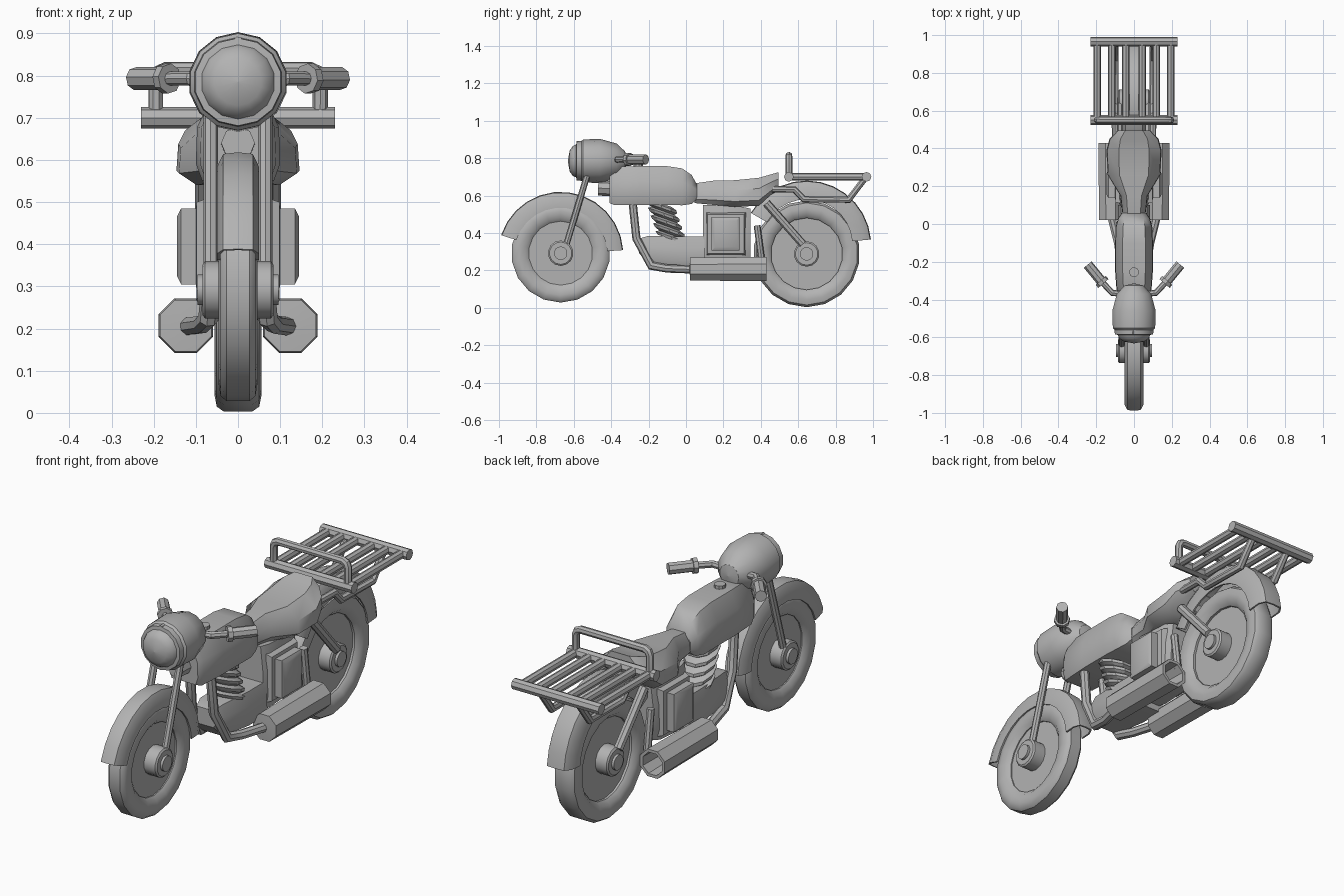
import bpy, bmesh, math
from mathutils import Vector

if "Cube" in bpy.data.objects:
    bpy.data.objects.remove(bpy.data.objects["Cube"])

grey = bpy.data.materials.new("grey")
grey.diffuse_color = (0.45, 0.45, 0.45, 1)
grey.use_nodes = True
grey.node_tree.nodes["Principled BSDF"].inputs["Base Color"].default_value = grey.diffuse_color


def finish(name, bm, angle=35):
    bmesh.ops.remove_doubles(bm, verts=bm.verts, dist=1e-5)
    bmesh.ops.recalc_face_normals(bm, faces=bm.faces)
    me = bpy.data.meshes.new(name)
    bm.to_mesh(me)
    bm.free()
    ob = bpy.data.objects.new(name, me)
    bpy.context.collection.objects.link(ob)
    me.materials.append(grey)
    bpy.ops.object.select_all(action='DESELECT')
    ob.select_set(True)
    bpy.context.view_layer.objects.active = ob
    bpy.ops.object.shade_smooth_by_angle(angle=math.radians(angle))
    return ob


def skin(name, rings, caps=True, closed=False, angle=35):
    """Bridge equal-length rings of points into a surface."""
    bm = bmesh.new()
    vs = [[bm.verts.new(p) for p in r] for r in rings]
    n = len(vs[0])
    pairs = list(zip(vs, vs[1:])) + ([(vs[-1], vs[0])] if closed else [])
    for a, b in pairs:
        for i in range(n):
            j = (i + 1) % n
            bm.faces.new((a[i], a[j], b[j], b[i]))
    if caps and not closed:
        bm.faces.new(vs[0])
        bm.faces.new(vs[-1])
    return finish(name, bm, angle)


def tube(name, pts, r, n=8):
    """Round bar following a path, mitred at its bends."""
    pts = [Vector(p) for p in pts]
    rings, up = [], None
    for i, p in enumerate(pts):
        a = (p - pts[i - 1]).normalized() if i else (pts[1] - p).normalized()
        b = (pts[i + 1] - p).normalized() if i < len(pts) - 1 else a
        t = (a + b).normalized()
        if up is None:
            up = t.orthogonal().normalized()
        up = (up - t * up.dot(t)).normalized()
        side = t.cross(up)
        k = min(1.4, 1 / max(t.dot(a), 0.5))
        rings.append([p + (up * math.cos(q) + side * math.sin(q)) * r * k
                      for q in (2 * math.pi * j / n for j in range(n))])
    return skin(name, rings)


def revolve(name, prof, centre, axis, n=16, closed=False, angle=35):
    """Turn (distance along axis, radius) pairs around the x or y axis."""
    cx, cy, cz = centre
    rings = []
    for d, r in prof:
        r = max(r, 0.0005)
        ring = []
        for j in range(n):
            q = 2 * math.pi * (j + 0.5) / n
            u, v = r * math.cos(q), r * math.sin(q)
            ring.append((cx + d, cy + u, cz + v) if axis == 'x' else (cx + u, cy + d, cz + v))
        rings.append(ring)
    return skin(name, rings, closed=closed, angle=angle)


def loft(name, secs, top=0.6, low=0.85, angle=40):
    """Octagonal body along y from (y, half width, bottom, top) sections."""
    rings = []
    for y, w, a, b in secs:
        h = b - a
        half = [(w * low, a), (w, a + .2 * h), (w * .97, a + .62 * h), (w * top, b)]
        rings.append([(x, y, z) for x, z in half] + [(-x, y, z) for x, z in reversed(half)])
    return skin(name, rings, angle=angle)


def both(fn, name, pts, *args):
    for s, side in ((1, "right"), (-1, "left")):
        fn(side + "_" + name, [(s * x, y, z) for x, y, z in pts], *args)


def wheel(label, y, z, r, w):
    # tyre, recessed disc and stepped hub
    ri = r - .085
    half = [(.6 * w, r), (.9 * w, r - .012), (w, r - .04), (.9 * w, ri + .012), (.55 * w, ri - .008)]
    prof = [(-d, q) for d, q in half] + [(d, q) for d, q in reversed(half)]
    revolve(label + "_tyre", prof, (0, y, z), 'x', 18, True, 40)
    revolve(label + "_disc", [(-.02, ri + .01), (.02, ri + .01)], (0, y, z), 'x', 18)
    hub = [(.078, .068), (.084, .06), (.084, .036), (.096, .036)]
    revolve(label + "_hub", [(-d, q) for d, q in reversed(hub)] + hub, (0, y, z), 'x', 14)


def fender(label, y, z, r, w, drop, a0, a1, n=13):
    # thin channel section swept around the wheel
    t = .008
    out = [(w, r - drop), (w, r - .035), (.7 * w, r - .004), (0, r)]
    inn = [(0, r - t), (.65 * w, r - t - .004), (w - t, r - .04), (w - t, r - drop)]
    sec = ([(-x, q) for x, q in out] + [(x, q) for x, q in reversed(out[:3])]
           + inn[::-1] + [(-x, q) for x, q in inn[1:]])
    rings = []
    for i in range(n):
        a = math.radians(a0 + (a1 - a0) * i / (n - 1))
        rings.append([(x, y + q * math.cos(a), z + q * math.sin(a)) for x, q in sec])
    skin(label + "_fender", rings, angle=40)


# wheels and fenders
wheel("front", -.67, .292, .264, .046)
wheel("rear", .645, .288, .285, .056)
fender("front", -.67, .285, .335, .05, .085, 4, 162)
fender("rear", .645, .335, .345, .064, .1, 5, 150)

# front fork
both(tube, "fork", [(.065, -.645, .32), (.065, -.525, .72)], .017)

# headlamp with rim and domed lens
revolve("headlamp", [(-.315, 0), (-.325, .05), (-.37, .093), (-.46, .118), (-.55, .115), (-.56, .106),
                     (-.585, .104), (-.587, .088), (-.605, .08), (-.622, .056), (-.632, 0)],
        (0, 0, .785), 'y', 14)
tube("headlamp_screw", [(0, -.585, .882), (0, -.55, .882)], .011, 6)

# handlebars, flanges and grips
both(tube, "handlebar", [(.06, -.37, .79), (.115, -.365, .793), (.19, -.285, .793)], .016)
both(tube, "grip_flange", [(.162, -.315, .793), (.176, -.299, .793)], .036)
both(tube, "grip", [(.17, -.306, .793), (.245, -.215, .793)], .027)

# fuel tank, filler cap and seat
loft("tank", [(-.41, .075, .56, .735), (-.385, .09, .55, .755), (-.25, .1, .55, .757), (-.1, .1, .55, .757),
              (-.02, .098, .548, .745), (.03, .085, .555, .71), (.058, .065, .58, .66)])
tube("filler_cap", [(0, -.255, .74), (0, -.255, .772)], .026, 10)
loft("seat", [(.045, .06, .56, .665), (.15, .072, .55, .68), (.26, .14, .54, .682), (.39, .146, .545, .695),
              (.45, .13, .6, .712), (.495, .085, .63, .725)], .55, .7)

# finned cylinder, leaning forward
fins = []
for i in range(5):
    z = .56 - i * .042
    for r, dz in ((.064, 0), (.088, -.012), (.084, -.028)):
        zz = z + dz
        c = -.075 - (zz - .37) * .33
        fins.append([(r * .9 * math.cos(q), c + r * math.sin(q), zz - r * math.sin(q) * .35)
                     for q in (2 * math.pi * j / 10 for j in range(10))])
skin("cylinder_fins", fins, angle=20)

# crankcase, central box and side covers
loft("crankcase", [(-.25, .055, .29, .37), (-.2, .075, .235, .385), (-.02, .085, .22, .38), (.1, .085, .22, .38)], .8)
loft("centre_box", [(.09, .07, .25, .55), (.13, .088, .25, .55), (.3, .088, .26, .54), (.345, .07, .27, .53)], .8)
for s, side in ((1, "right"), (-1, "left")):
    rings = []
    for x, y0, y1, z0, z1 in ((.07, .11, .32, .28, .51), (.098, .115, .31, .29, .5), (.1, .137, .285, .305, .485),
                              (.135, .137, .285, .305, .485), (.145, .155, .27, .325, .465)):
        rings.append([(s * x, y0, z0), (s * x, y1, z0), (s * x, y1, z1), (s * x, y0, z1)])
    skin(side + "_side_cover", rings)

    # open-ended muffler
    prof = [(.02, .03), (.022, .066), (.43, .07), (.43, .055), (.3, .05)]
    revolve(side + "_muffler", prof, (s * .124, 0, .207), 'y', 8, False, 40)

# exhaust pipes
both(tube, "exhaust_pipe", [(.055, -.285, .56), (.058, -.265, .37), (.07, -.185, .225), (.085, -.1, .21),
                            (.12, .04, .205)], .022)

# rear struts, lower stays and frame spine
both(tube, "rear_strut", [(.08, .43, .56), (.08, .625, .34)], .022)
both(tube, "lower_stay", [(.08, .38, .44), (.08, .405, .25)], .018)
tube("frame_spine", [(0, -.47, .64), (0, .45, .6)], .04)

# luggage rack
for label, y in (("front", .55), ("rear", .965)):
    tube("rack_%s_bar" % label, [(-.23, y, .7), (.23, y, .7)], .026)
for x in (.043, .118, .195):
    both(tube, "rack_slat", [(x, .55, .7), (x, .965, .7)], .02)
loop = [(.195, .55, .7), (.195, .55, .79), (.187, .55, .807), (.17, .55, .815)]
tube("rack_hoop", loop + [(-x, y, z) for x, y, z in reversed(loop)], .018)
both(tube, "rack_support", [(.1, .41, .635), (.1, .58, .632), (.1, .63, .58), (.1, .87, .578), (.1, .955, .69)], .017)
